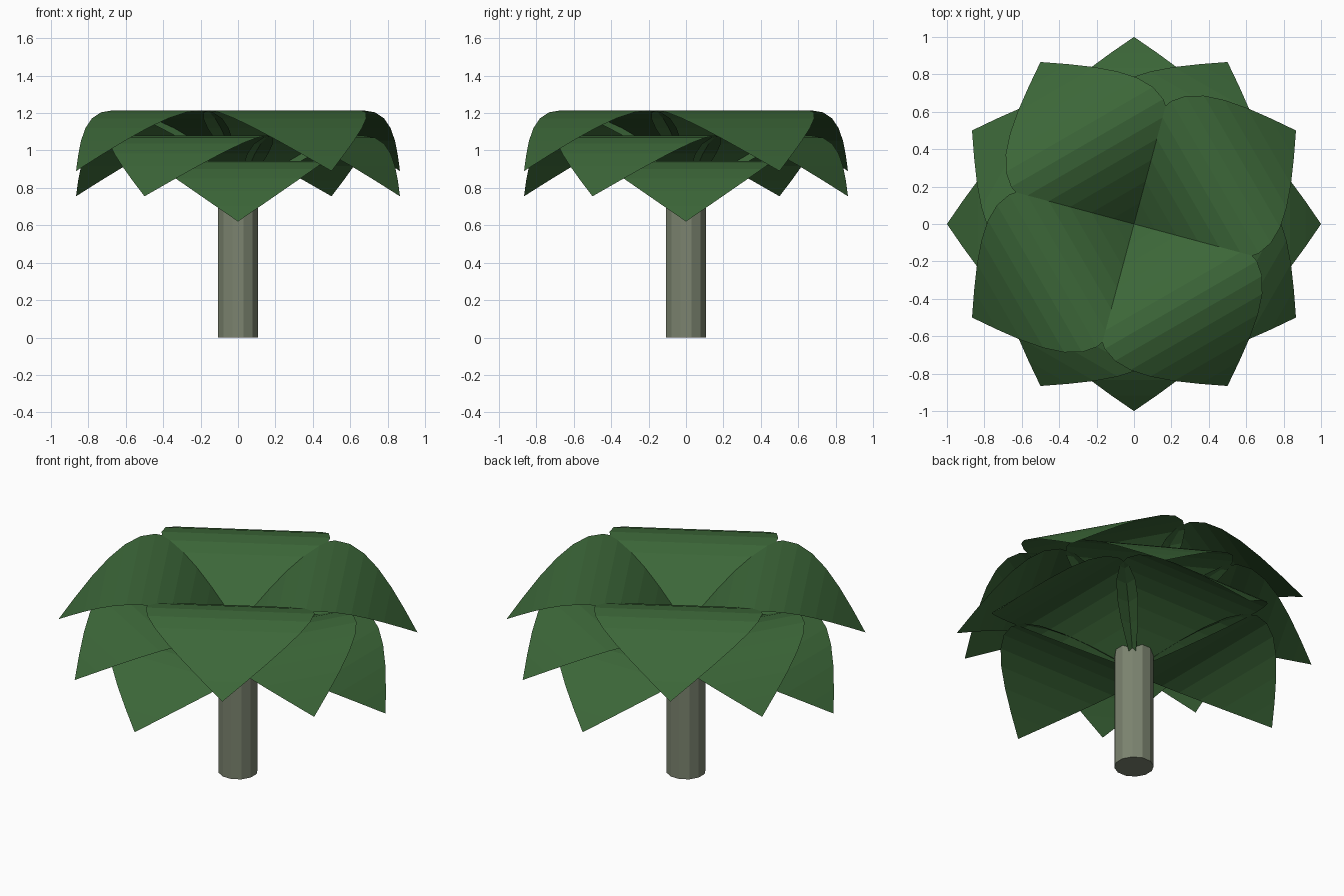
import bpy, bmesh
from math import sin, cos, pi, radians

if "Cube" in bpy.data.objects:
    bpy.data.objects.remove(bpy.data.objects["Cube"])


def material(name, color):
    m = bpy.data.materials.new(name)
    m.diffuse_color = (*color, 1)
    m.use_nodes = True
    m.node_tree.nodes["Principled BSDF"].inputs["Base Color"].default_value = m.diffuse_color
    return m


green = material("leaf_green", (0.045, 0.135, 0.04))
bark = material("trunk_grey", (0.20, 0.23, 0.16))

SEGS = 12      # strips along each leaf
RISE = 0.325   # height of the leaf arch
HALF_W = 0.47  # half width at the crest


def leaf(name, base_z, angle):
    # Arched sheet from the centre to a pointed tip at radius 1
    bm = bmesh.new()
    rows = []
    for i in range(SEGS + 1):
        u = i / SEGS
        s = sin(pi * u)
        z = base_z + RISE * s
        sides = (0,) if i in (0, SEGS) else (-HALF_W * s, HALF_W * s)
        rows.append([bm.verts.new((u * cos(angle) - v * sin(angle),
                                   u * sin(angle) + v * cos(angle), z)) for v in sides])
    for a, b in zip(rows, rows[1:]):
        bm.faces.new(a + b[::-1])
    bmesh.ops.recalc_face_normals(bm, faces=bm.faces)
    if sum(f.normal.z for f in bm.faces) < 0:
        bmesh.ops.reverse_faces(bm, faces=bm.faces)
    me = bpy.data.meshes.new(name)
    bm.to_mesh(me)
    bm.free()
    me.materials.append(green)
    ob = bpy.data.objects.new(name, me)
    bpy.context.collection.objects.link(ob)


# Three layers of four leaves, each turned against the one below
for layer, (z, turn) in enumerate(((0.62, 0), (0.755, 60), (0.89, 30))):
    for k in range(4):
        leaf(f"leaf_layer{layer + 1}_{k + 1}", z, radians(turn + 90 * k))

# Twelve-sided trunk
H = 0.75
bpy.ops.mesh.primitive_cylinder_add(vertices=12, radius=0.11, depth=H,
                                    location=(0, 0, H / 2), rotation=(0, 0, radians(15)))
trunk = bpy.context.object
trunk.name = "trunk"
trunk.data.materials.append(bark)
